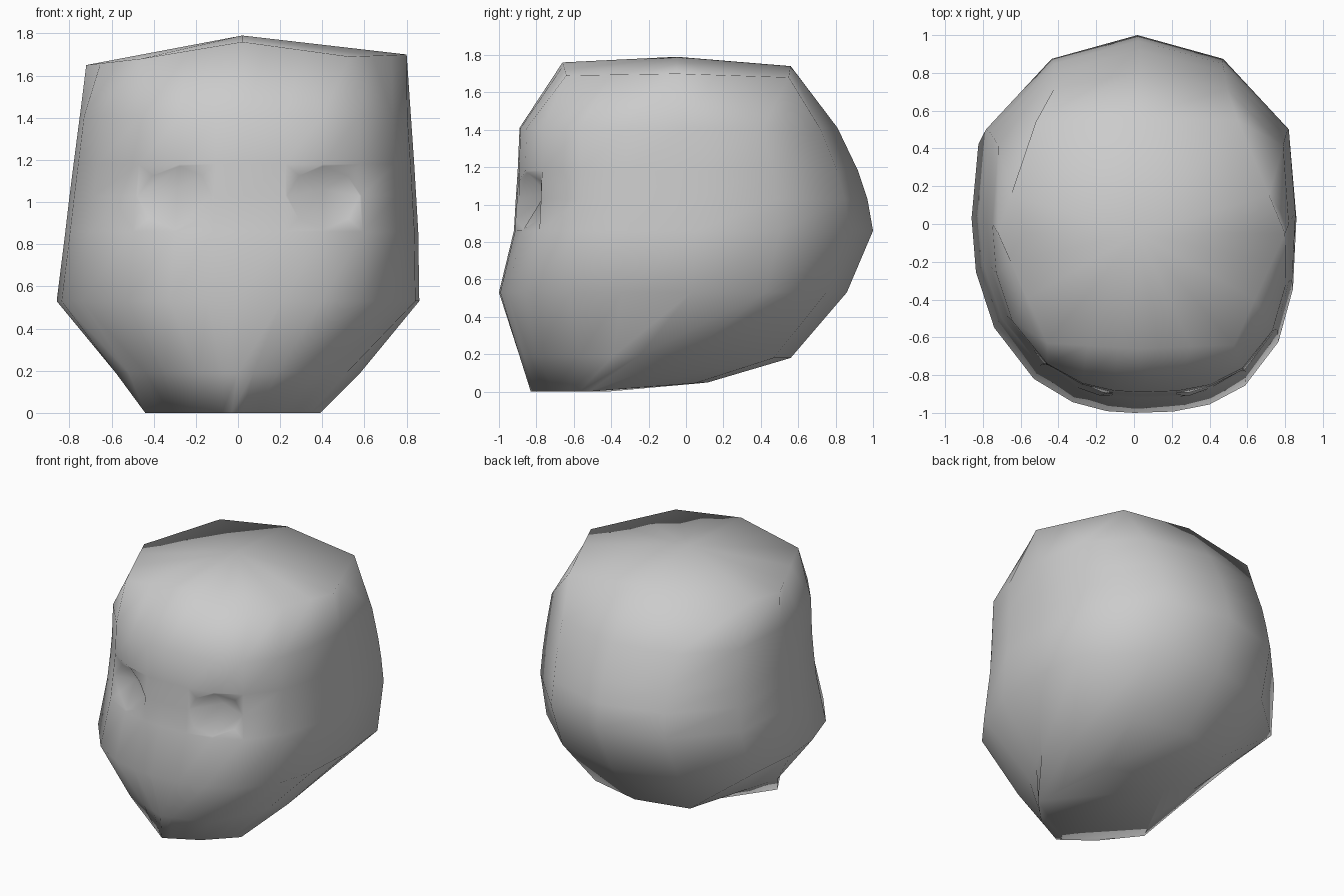
import bpy, bmesh, math
from mathutils import Vector

if "Cube" in bpy.data.objects:
    bpy.data.objects.remove(bpy.data.objects["Cube"])

# Material
gray = bpy.data.materials.new("light gray")
gray.diffuse_color = (0.6, 0.6, 0.6, 1)
gray.use_nodes = True
gray.node_tree.nodes["Principled BSDF"].inputs["Base Color"].default_value = gray.diffuse_color

# Column angles from the face centre, round the right side and back again
HALF = [8, 20, 36, 58, 76, 90, 110, 149]
ANGLES = [0] + HALF + [180] + [360 - a for a in reversed(HALF)]
KEYS = [0, 36, 90, 149, 180, 211, 270, 324, 360]

# Faceted outlines: jaw underside, jaw edge and crown, one point per key angle
UNDERSIDE = [(-0.03, -0.83, 0), (0.2, -0.71, 0), (0.39, -0.52, 0), (0.27, 0.05, 0.045),
             (0.05, 0.12, 0.05), (-0.2, 0.08, 0.045), (-0.44, -0.42, 0), (-0.24, -0.67, 0)]
JAW = [(0, -0.89, 0.19), (0.33, -0.79, 0.19), (0.58, -0.25, 0.19), (0.4, 0.47, 0.18),
       (0.02, 0.56, 0.18), (-0.36, 0.47, 0.18), (-0.58, -0.22, 0.19), (-0.34, -0.75, 0.19)]
CROWN = [(0.02, -0.66, 1.76), (0.53, -0.64, 1.69), (0.8, -0.05, 1.70), (0.55, 0.55, 1.68),
         (0, 0.56, 1.74), (-0.52, 0.54, 1.66), (-0.72, -0.05, 1.65), (-0.46, -0.63, 1.68)]

# Rounded levels: height, centre x, half width, front y, back y, centre y,
# squareness of the right front, left front and back
LEVELS = [
    (0.53, 0.00, 0.86, -1.00, 0.86, 0.03, 2.8, 2.2, 2.1),
    (0.86, 0.018, 0.837, -0.92, 1.00, 0.05, 2.8, 2.2, 2.1),
    (1.03, 0.023, 0.822, -0.91, 0.97, 0.05, 2.8, 2.2, 2.1),
    (1.18, 0.028, 0.808, -0.90, 0.92, 0.03, 2.8, 2.2, 2.2),
    (1.41, 0.035, 0.785, -0.89, 0.81, 0.00, 2.8, 2.3, 2.4),
]


def power(v, e):
    return math.copysign(abs(v) ** e, v) if abs(v) > 1e-6 else 0.0


def rounded_point(level, angle):
    z, cx, w, front, back, cy, n_right, n_left, n_back = level
    s, c = math.sin(math.radians(angle)), math.cos(math.radians(angle))
    n = n_back + s ** 4 if c < -1e-6 else (n_right if s >= 0 else n_left)
    fx, fy = power(s, 2 / n), power(c, 2 / n)
    return cx + w * fx, cy + fy * ((front - cy) if fy > 0 else (cy - back)), z


def outline_point(points, angle):
    i = max(k for k in range(8) if KEYS[k] <= angle)
    t = (angle - KEYS[i]) / (KEYS[i + 1] - KEYS[i])
    return Vector(points[i]).lerp(Vector(points[(i + 1) % 8]), t)


# Head: lofted levels closed by a crown fan and an underside
rows = [[outline_point(p, a) for a in ANGLES] for p in (UNDERSIDE, JAW)]
rows += [[rounded_point(lv, a) for a in ANGLES] for lv in LEVELS]
rows.append([outline_point(CROWN, a) for a in ANGLES])

bm = bmesh.new()
rings = [[bm.verts.new(p) for p in row] for row in rows]
count = len(ANGLES)
for low, high in zip(rings, rings[1:]):
    for i in range(count):
        j = (i + 1) % count
        bm.faces.new((low[i], low[j], high[j], high[i]))
apex = bm.verts.new((0.02, -0.05, 1.79))
for i in range(count):
    bm.faces.new((rings[-1][i], rings[-1][(i + 1) % count], apex))
bm.faces.new(list(reversed(rings[0])))
bmesh.ops.recalc_face_normals(bm, faces=bm.faces)


# Eye sockets: inset the faces round each eye centre, round the rim, sink the middle
def socket(centre, rim_depth, depth):
    bmesh.ops.inset_region(bm, faces=list(centre.link_faces), thickness=0.01, use_even_offset=True)
    near = {e.other_vert(centre) for e in centre.link_edges}
    rim = {v for f in centre.link_faces for v in f.verts} - {centre}
    for v in rim:
        if v in near:
            v.co.y += rim_depth
        else:                           # pull the corners in to round the opening
            v.co.x += (centre.co.x - v.co.x) * 0.32
            v.co.z += (centre.co.z - v.co.z) * 0.32
    centre.co.y += depth
    centre.co.z += 0.03


socket(rings[4][2], 0.01, 0.13)
socket(rings[4][count - 2], 0.01, 0.09)

for f in bm.faces:
    f.smooth = True
mesh = bpy.data.meshes.new("head")
bm.to_mesh(mesh)
bm.free()
mesh.materials.append(gray)
head = bpy.data.objects.new("head", mesh)
bpy.context.collection.objects.link(head)
